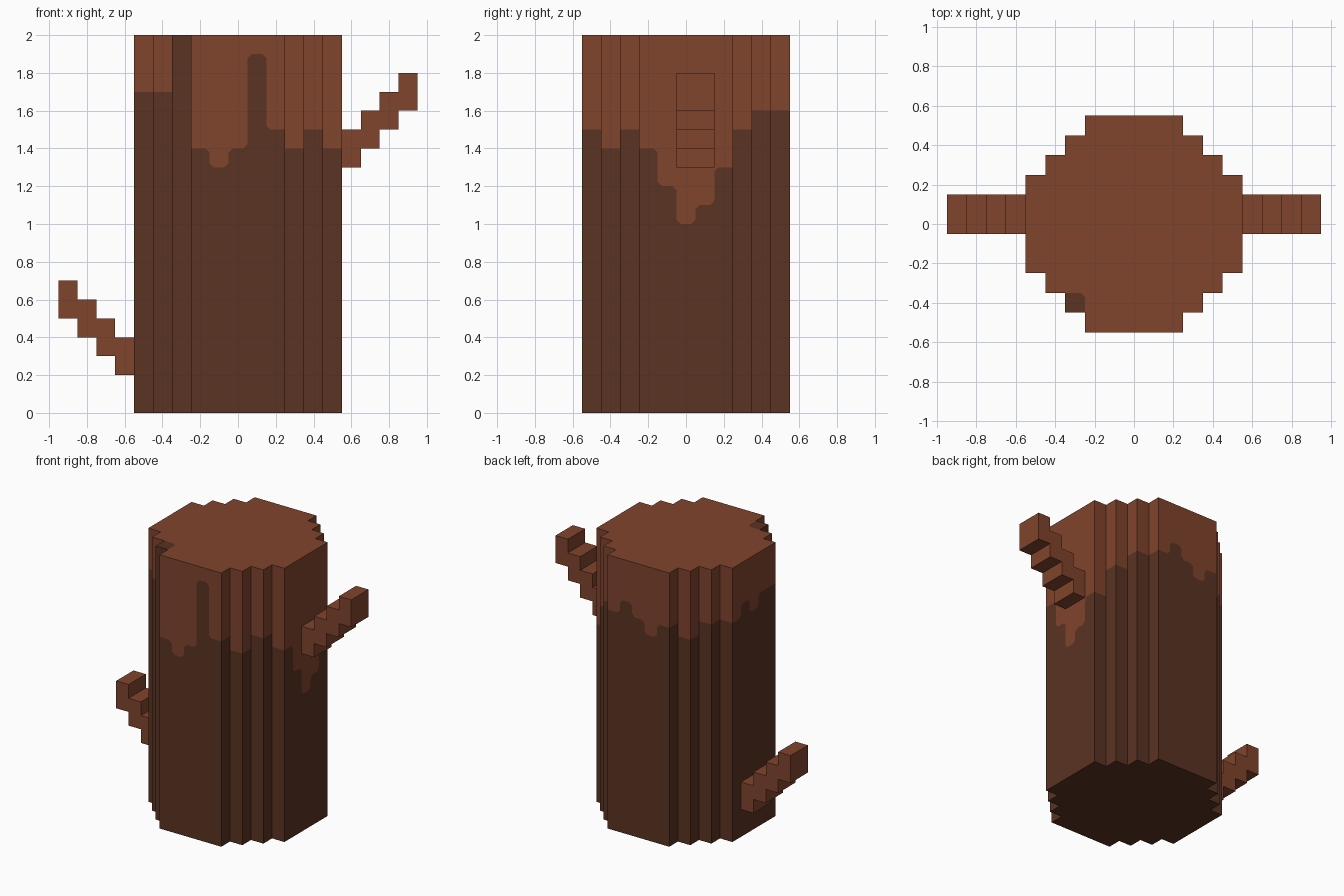
import bpy, bmesh

if "Cube" in bpy.data.objects:
    bpy.data.objects.remove(bpy.data.objects["Cube"], do_unlink=True)

UNIT, TOP, CUT = 0.1, 2.0, 0.022


def make_material(name, rgb):
    mat = bpy.data.materials.new(name)
    mat.use_nodes = True
    mat.diffuse_color = (*rgb, 1)
    mat.node_tree.nodes["Principled BSDF"].inputs["Base Color"].default_value = (*rgb, 1)
    return mat


LIGHT = make_material("light_red_brown", (0.216, 0.058, 0.026))
DARK = make_material("dark_bark_brown", (0.102, 0.033, 0.016))


def finish(name, bm, materials):
    bmesh.ops.remove_doubles(bm, verts=bm.verts, dist=0.0005)
    mesh = bpy.data.meshes.new(name)
    bm.to_mesh(mesh)
    bm.free()
    for mat in materials:
        mesh.materials.append(mat)
    obj = bpy.data.objects.new(name, mesh)
    bpy.context.collection.objects.link(obj)


def add_face(bm, points, slot):
    bm.faces.new([bm.verts.new(p) for p in points]).material_index = slot


def drip_line(heights):
    """Edge between the colours along a wall: steps with clipped corners."""
    line = [(0, heights[0])]
    for i in range(1, len(heights)):
        a, b = heights[i - 1], heights[i]
        if a != b:
            x, s = i * UNIT, CUT if b > a else -CUT
            line += [(x - CUT, a), (x, a + s), (x, b - s), (x + CUT, b)]
    return line + [(len(heights) * UNIT, heights[-1])]


def add_wall(bm, start, end, heights):
    """One upright wall, dark bark below the drip line and light above it."""
    length = len(heights) * UNIT

    def place(p):
        t = p[0] / length
        return (start[0] + (end[0] - start[0]) * t,
                start[1] + (end[1] - start[1]) * t, p[1])

    line = drip_line(heights)
    add_face(bm, [place(p) for p in [(0, 0), (length, 0)] + line[::-1]], 1)
    if min(heights) < TOP:
        add_face(bm, [place(p) for p in line + [(length, TOP), (0, TOP)]], 0)


def turn(p, quarter):
    for _ in range(quarter):
        p = (-p[1], p[0])
    return p


# Bark heights per side: the flat wall, then the two stepped corner columns
SIDES = [
    ([1.4, 1.3, 1.4, 1.9, 1.5], 1.4, 1.5),   # front
    ([1.4, 1.2, 1.0, 1.1, 1.3], 1.5, 1.6),   # +x side
    ([1.6, 1.7, 1.6, 1.5, 1.6], 1.5, 1.6),   # back
    ([1.6, 1.7, 1.6, 1.7, 1.7], 1.7, 2.0),   # -x side
]
STEPS = [(-.25, -.55), (.25, -.55), (.25, -.45), (.35, -.45),
         (.35, -.35), (.45, -.35), (.45, -.25), (.55, -.25)]

# Trunk walls
trunk = bmesh.new()
outline = []
for k, (wall, c1, c2) in enumerate(SIDES):
    pts = [turn(p, k) for p in STEPS]
    following = SIDES[(k + 1) % 4][0][0]
    runs = [wall, [wall[-1]], [c1], [c1], [c2], [c2], [following]]
    for a, b, run in zip(pts, pts[1:], runs):
        add_wall(trunk, a, b, run)
    outline += pts[:-1]

# Trunk bottom and top, with one dark bark tile at the top corner
add_face(trunk, [(x, y, 0) for x, y in outline[::-1]], 1)
inner = [(-.25 - CUT, -.35), (-.25, -.35 - CUT)]
cap = []
for p in outline:
    is_tile = abs(p[0] + .35) < .01 and abs(p[1] + .45) < .01
    cap += inner if is_tile else [p]
add_face(trunk, [(x, y, TOP) for x, y in cap], 0)
tile = [(-.35, -.45), (-.25, -.45), inner[1], inner[0], (-.35, -.35)]
add_face(trunk, [(x, y, TOP) for x, y in tile], 1)
finish("trunk", trunk, [LIGHT, DARK])


# Branches: a stepped profile extruded across y
def add_branch(name, side, base):
    upper, lower = [], []
    for i in range(4):
        z = base + i * UNIT
        for x in (.55 + i * UNIT, .65 + i * UNIT):
            upper.append((side * x, -.05, z + 2 * UNIT))
            lower.append((side * x, -.05, z))
    bm = bmesh.new()
    face = bm.faces.new([bm.verts.new(p) for p in lower + upper[::-1]])
    new = bmesh.ops.extrude_face_region(bm, geom=[face])["geom"]
    bmesh.ops.translate(bm, vec=(0, .2, 0),
                        verts=[v for v in new if isinstance(v, bmesh.types.BMVert)])
    bmesh.ops.recalc_face_normals(bm, faces=bm.faces)
    finish(name, bm, [LIGHT])


add_branch("upper_branch", 1, 1.3)
add_branch("lower_branch", -1, 0.2)
